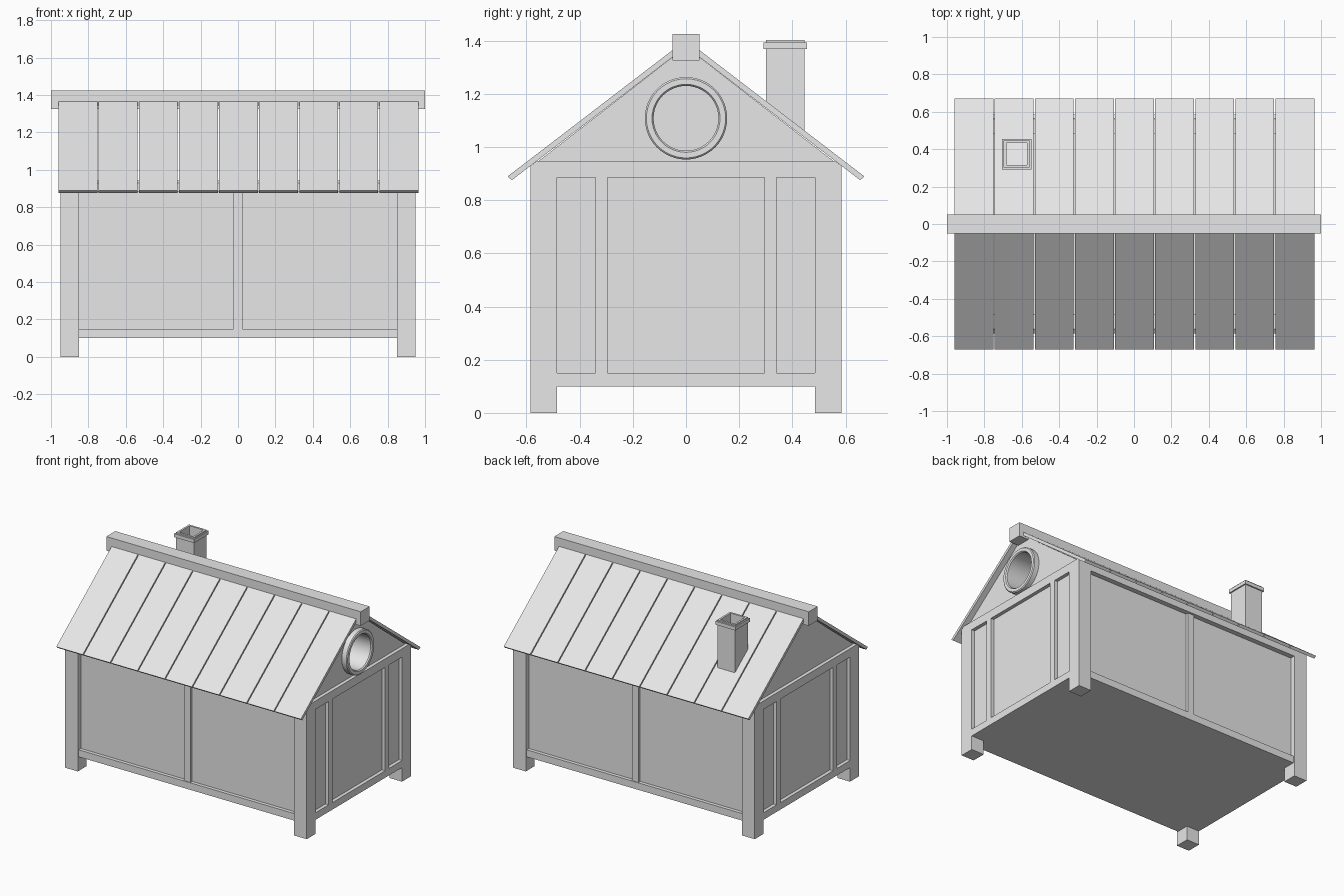
import bpy, bmesh, math

if "Cube" in bpy.data.objects:
    bpy.data.objects.remove(bpy.data.objects["Cube"])

grey = bpy.data.materials.new("plain_grey")
grey.diffuse_color = (0.8, 0.8, 0.8, 1)
grey.use_nodes = True
grey.node_tree.nodes["Principled BSDF"].inputs["Base Color"].default_value = grey.diffuse_color


def finish(name, bm):
    bmesh.ops.recalc_face_normals(bm, faces=bm.faces)
    me = bpy.data.meshes.new(name)
    bm.to_mesh(me)
    bm.free()
    me.materials.append(grey)
    ob = bpy.data.objects.new(name, me)
    bpy.context.collection.objects.link(ob)
    return ob


def prism(name, pts, x0, x1):
    """Extrude a (y, z) outline from x0 to x1."""
    bm = bmesh.new()
    f = bm.faces.new([bm.verts.new((x0, y, z)) for y, z in pts])
    ext = bmesh.ops.extrude_face_region(bm, geom=[f])
    verts = [v for v in ext["geom"] if isinstance(v, bmesh.types.BMVert)]
    bmesh.ops.translate(bm, verts=verts, vec=(x1 - x0, 0, 0))
    return finish(name, bm)


def box(name, x0, x1, y0, y1, z0, z1):
    return prism(name, [(y0, z0), (y1, z0), (y1, z1), (y0, z1)], x0, x1)


def lathe(name, profile, steps=48):
    """Revolve an (x, radius) profile about the window axis."""
    bm = bmesh.new()
    vs = [bm.verts.new((x, 0, WIN_Z + r)) for x, r in profile]
    es = [bm.edges.new(p) for p in zip(vs, vs[1:])]
    bmesh.ops.spin(bm, geom=vs + es, cent=(0, 0, WIN_Z), axis=(1, 0, 0),
                   angle=2 * math.pi, steps=steps)
    bmesh.ops.remove_doubles(bm, verts=bm.verts, dist=1e-5)
    return finish(name, bm)


WIN_Z = 1.108
SLOPE = 0.766


def roof_z(y):
    return 1.365 - SLOPE * (y - 0.05)


def under_z(y):
    return roof_z(y) - 0.026


def mid(a, b, s):
    """Ordered range mirrored by sign s."""
    return sorted((a * s, b * s))


# Floor
box("floor", -0.93, 0.93, -0.565, 0.565, 0.10, 0.13)

for s in (-1, 1):
    # Corner posts
    for t in (-1, 1):
        box("corner_post", *mid(0.85, 0.95, s), *mid(0.485, 0.585, t), 0, 0.885)
        # End wall studs
        box("end_stud", *mid(0.91, 0.95, s), *mid(0.295, 0.34, t), 0.15, 0.885)
    # Long side: wall, bottom rail, middle stud, top beam
    box("long_wall", -0.86, 0.86, *mid(0.53, 0.55, s), 0.11, 0.90)
    box("long_bottom_rail", -0.85, 0.85, *mid(0.52, 0.575, s), 0.10, 0.15)
    box("long_stud", -0.025, 0.025, *mid(0.53, 0.57, s), 0.15, 0.885)
    prism("long_top_beam", [(y * s, z) for y, z in (
        (0.485, 0.885), (0.585, 0.885), (0.585, 0.929), (0.564, 0.944),
        (0.485, 0.944))], -0.85, 0.85)
    # Short end: wall, bottom rail, top beam
    box("end_wall", *mid(0.90, 0.925, s), -0.495, 0.495, 0.11, 0.90)
    box("end_bottom_rail", *mid(0.90, 0.95, s), -0.485, 0.485, 0.10, 0.15)
    prism("end_top_beam", [(-0.585, 0.885), (0.585, 0.885), (0.585, 0.929),
                           (0.564, 0.945), (-0.564, 0.945), (-0.585, 0.929)],
          *mid(0.85, 0.95, s))
    # Gable triangle
    gable = prism("gable", [(-0.564, 0.94), (0.564, 0.94), (0.01, under_z(0.01)),
                            (-0.01, under_z(0.01))], *mid(0.895, 0.925, s))

# Round opening in the right gable
cutter = lathe("window_cutter", [(0.8, 0), (0.8, 0.14), (1.0, 0.14), (1.0, 0)])
cutter.hide_render = True
mod = gable.modifiers.new("hole", "BOOLEAN")
mod.operation = "DIFFERENCE"
mod.solver = "EXACT"
mod.object = cutter
bpy.context.view_layer.objects.active = gable
gable.select_set(True)
bpy.ops.object.modifier_apply(modifier=mod.name)
gable.select_set(False)
bpy.data.objects.remove(cutter)

# Round window frame with a deep sleeve
window = lathe("round_window", [
    (0.77, 0), (0.77, 0.135), (0.915, 0.135), (0.915, 0.155), (0.96, 0.155),
    (0.966, 0.149), (0.966, 0.128), (0.958, 0.122), (0.785, 0.122), (0.785, 0)])
bpy.context.view_layer.objects.active = window
window.select_set(True)
bpy.ops.object.shade_smooth_by_angle(angle=math.radians(30))

# Roof boards, nine on each slope with narrow gaps
PITCH = 1.93 / 9
for i in range(9):
    x0 = -0.962 + i * PITCH + 0.003
    for s in (-1, 1):
        prism("roof_board", [(y * s, z) for y, z in (
            (0.004, roof_z(0.004)), (0.671, roof_z(0.671)),
            (0.655, under_z(0.655)), (0.004, under_z(0.004)))],
            x0, x0 + PITCH - 0.007)

# Ridge beam
box("ridge_beam", -1.0, 1.0, -0.05, 0.05, 1.325, 1.425)

# Hollow chimney: four shaft walls following the slope, and a collar
CX0, CX1, CY0, CY1, W = -0.697, -0.558, 0.301, 0.446, 0.014


def shaft(name, x0, x1, y0, y1):
    prism(name, [(y0, under_z(y0)), (y1, under_z(y1)), (y1, 1.402), (y0, 1.402)], x0, x1)


shaft("chimney_front", CX0, CX1, CY0, CY0 + W)
shaft("chimney_back", CX0, CX1, CY1 - W, CY1)
shaft("chimney_left", CX0, CX0 + W, CY0 + W, CY1 - W)
shaft("chimney_right", CX1 - W, CX1, CY0 + W, CY1 - W)
E = 0.009
box("chimney_collar_front", CX0 - E, CX1 + E, CY0 - E, CY0, 1.368, 1.393)
box("chimney_collar_back", CX0 - E, CX1 + E, CY1, CY1 + E, 1.368, 1.393)
box("chimney_collar_left", CX0 - E, CX0, CY0, CY1, 1.368, 1.393)
box("chimney_collar_right", CX1, CX1 + E, CY0, CY1, 1.368, 1.393)
